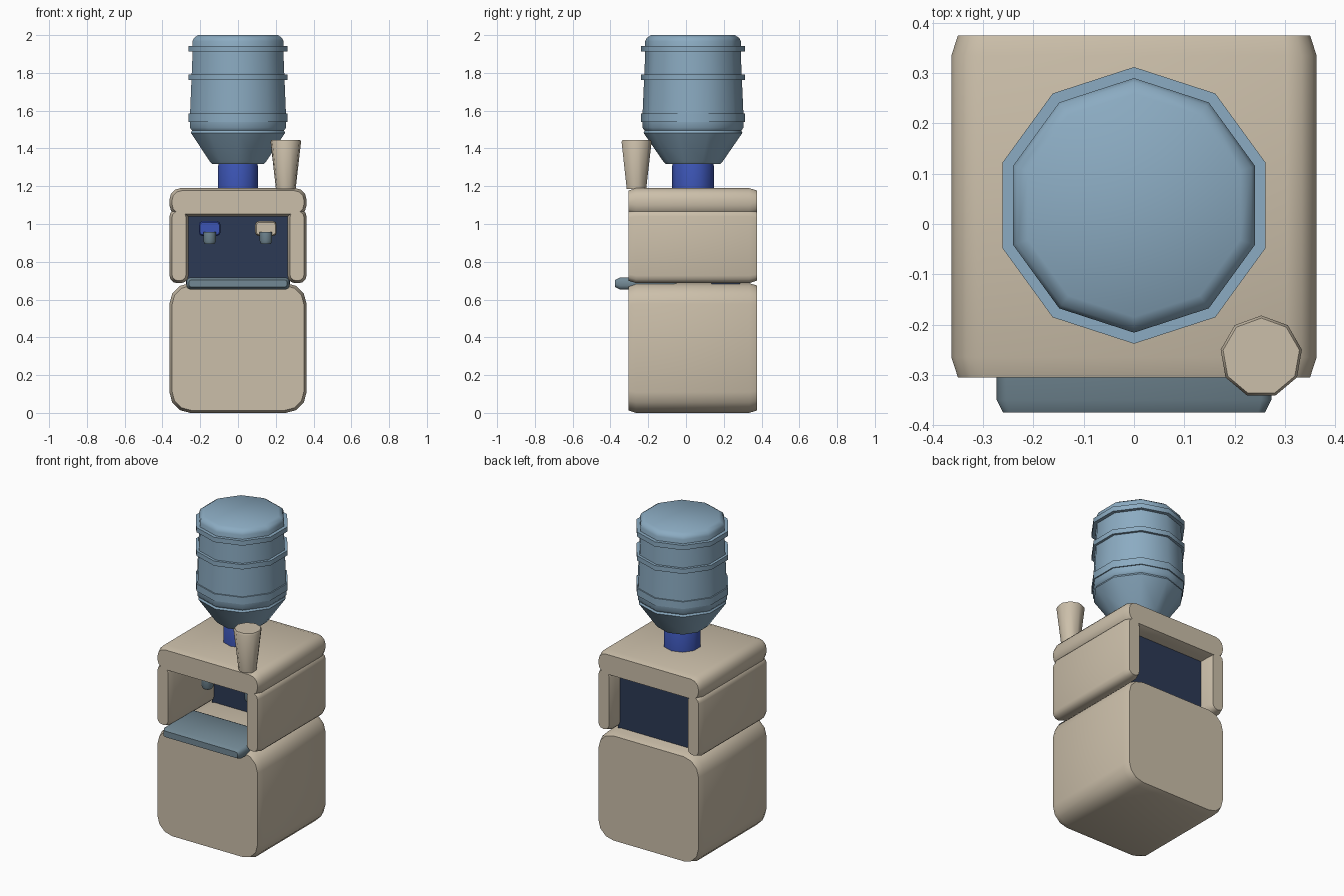
import bpy, bmesh, math

if "Cube" in bpy.data.objects:
    bpy.data.objects.remove(bpy.data.objects["Cube"])


def material(name, rgb):
    m = bpy.data.materials.new(name)
    m.diffuse_color = (*rgb, 1)
    m.use_nodes = True
    m.node_tree.nodes["Principled BSDF"].inputs["Base Color"].default_value = m.diffuse_color
    return m


BEIGE = material("beige plastic", (0.60, 0.52, 0.40))
BOTTLE = material("bottle blue", (0.26, 0.41, 0.54))
GREY = material("grey blue", (0.17, 0.25, 0.30))
BLUE = material("strong blue", (0.045, 0.09, 0.46))
NAVY = material("navy", (0.025, 0.042, 0.09))


def loft(name, rings, mat):
    """Skin equal-length rings of points and cap both ends."""
    bm = bmesh.new()
    loops = [[bm.verts.new(p) for p in ring] for ring in rings]
    n = len(loops[0])
    for a, b in zip(loops, loops[1:]):
        for i in range(n):
            j = (i + 1) % n
            bm.faces.new((a[i], a[j], b[j], b[i]))
    bm.faces.new(loops[0])
    bm.faces.new(loops[-1])
    bmesh.ops.recalc_face_normals(bm, faces=bm.faces)
    me = bpy.data.meshes.new(name)
    bm.to_mesh(me)
    bm.free()
    me.materials.append(mat)
    ob = bpy.data.objects.new(name, me)
    bpy.context.collection.objects.link(ob)
    bpy.ops.object.select_all(action='DESELECT')
    ob.select_set(True)
    bpy.context.view_layer.objects.active = ob
    bpy.ops.object.shade_smooth_by_angle(angle=math.radians(40))
    return ob


def rounded(x0, x1, z0, z1, r, y, seg=3):
    """Rounded rectangle in the XZ plane."""
    pts = []
    corners = ((x1 - r, z1 - r), (x0 + r, z1 - r), (x0 + r, z0 + r), (x1 - r, z0 + r))
    for k, (cx, cz) in enumerate(corners):
        for i in range(seg + 1):
            a = math.pi / 2 * (k + i / seg)
            pts.append((cx + r * math.cos(a), y, cz + r * math.sin(a)))
    return pts


def block(name, x, z, y, r, mat, inset=0.013, run=0.04, seg=3):
    """Rounded profile running along y, with softened ends."""
    rings = []
    for yy, d in ((y[0], inset), (y[0] + run, 0), (y[1] - run, 0), (y[1], inset)):
        rings.append(rounded(x[0] + d, x[1] - d, z[0] + d, z[1] - d,
                             max(r - d * 0.5, 0.004), yy, seg))
    return loft(name, rings, mat)


def turned(name, profile, sides, centre, mat):
    """Low-sided turned form, one corner pointing to +y; profile is (radius, z)."""
    return loft(name, [[(centre[0] + r * math.sin(2 * math.pi * i / sides),
                         centre[1] + r * math.cos(2 * math.pi * i / sides), z)
                        for i in range(sides)] for r, z in profile], mat)


DEPTH = (-0.305, 0.375)

# Cabinet
block("lower_cabinet", (-0.363, 0.363), (0, 0.687), DEPTH, 0.11, BEIGE)
block("top_slab", (-0.363, 0.363), (1.04, 1.19), DEPTH, 0.06, BEIGE)
for side, x in (("left", (-0.363, -0.262)), ("right", (0.262, 0.363))):
    block(side + "_side_panel", x, (0.687, 1.08), DEPTH, 0.04, BEIGE)
block("back_panel", (-0.275, 0.275), (0.67, 1.06), (0.135, 0.285), 0.005, NAVY,
      inset=0, run=0.01, seg=1)

# Drip tray
block("drip_tray", (-0.273, 0.273), (0.653, 0.717), (-0.375, -0.05), 0.02, GREY,
      run=0.025, seg=2)

# Taps
for side, x, mat in (("cold", -0.15, BLUE), ("hot", 0.148, BEIGE)):
    block(side + "_tap_body", (x - 0.057, x + 0.057), (0.937, 1.015), (-0.085, 0.145),
          0.018, mat, inset=0.006, run=0.015, seg=2)
    turned(side + "_tap_nozzle", [(0.027, 0.894), (0.035, 0.91), (0.035, 0.958)],
           10, (x, -0.09), GREY)

# Water bottle with neck and raised hoops
C = (0, 0.037)
turned("bottle_neck", [(0.11, 1.18), (0.11, 1.31), (0.104, 1.325)], 10, C, BLUE)
turned("bottle", [(0.145, 1.318), (0.158, 1.332), (0.262, 1.483), (0.256, 1.495),
                  (0.268, 1.51), (0.268, 1.56), (0.253, 1.90), (0.253, 1.968),
                  (0.245, 1.985), (0.222, 2.0)], 10, C, BOTTLE)
for name, z0, z1 in (("lower", 1.54, 1.585), ("middle", 1.762, 1.792), ("upper", 1.912, 1.942)):
    turned(name + "_bottle_hoop", [(0.24, z0), (0.275, z0), (0.275, z1), (0.24, z1)],
           10, C, BOTTLE)

# Cup standing on the front corner
turned("cup", [(0.053, 1.185), (0.082, 1.435), (0.077, 1.446)], 9, (0.253, -0.264), BEIGE)
